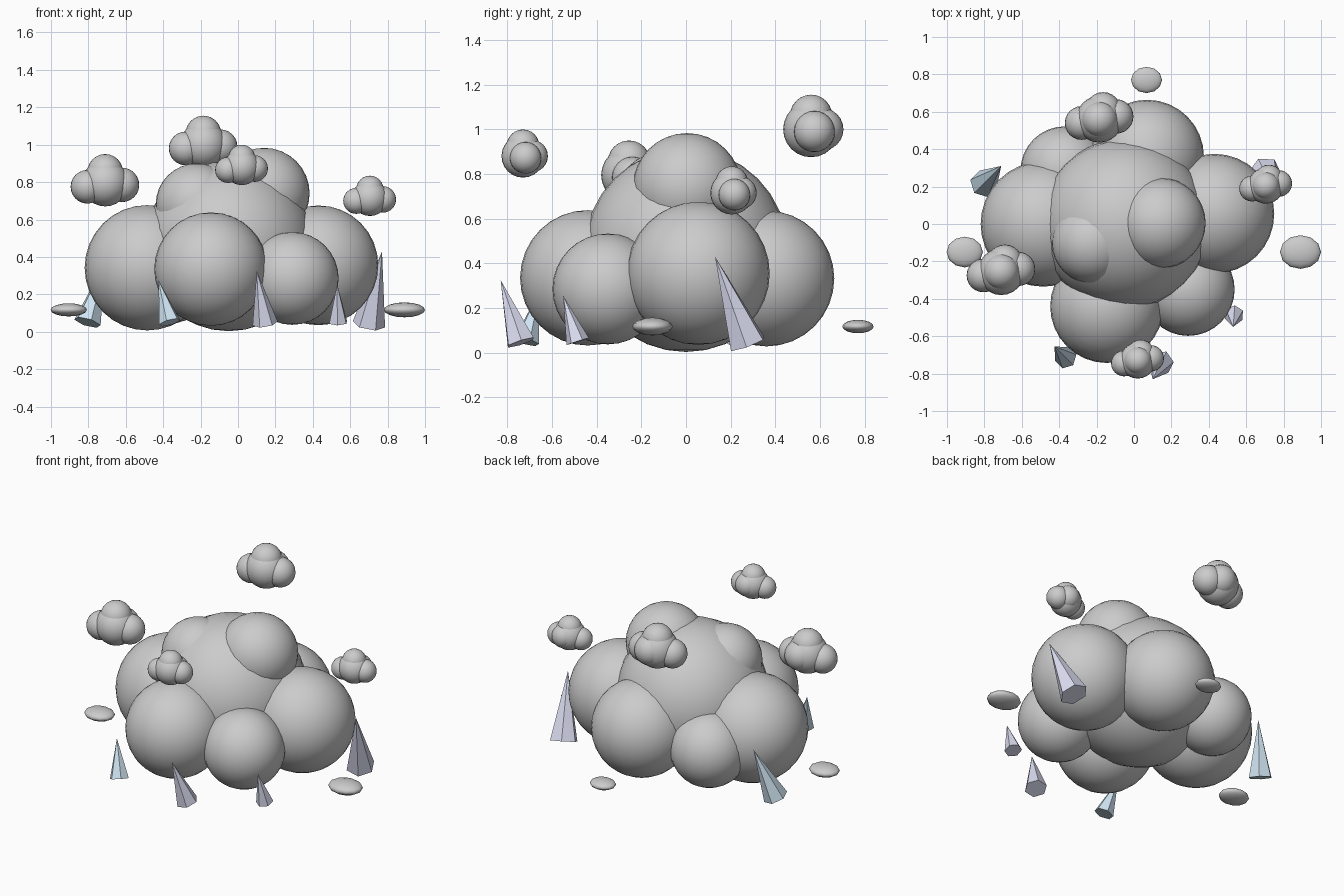
import bpy
from mathutils import Vector

if "Cube" in bpy.data.objects:
    bpy.data.objects.remove(bpy.data.objects["Cube"])


def material(name, color):
    m = bpy.data.materials.new(name)
    m.diffuse_color = (*color, 1)
    m.use_nodes = True
    m.node_tree.nodes["Principled BSDF"].inputs["Base Color"].default_value = m.diffuse_color
    return m


blue = material("pale_blue", (0.62, 0.77, 0.88))
lavender = material("lavender", (0.72, 0.74, 0.90))


def ball(name, loc, radii, segs=32, rings=16):
    bpy.ops.mesh.primitive_uv_sphere_add(segments=segs, ring_count=rings, radius=1, location=loc)
    o = bpy.context.object
    o.name = name
    o.scale = radii if isinstance(radii, tuple) else (radii,) * 3
    bpy.ops.object.shade_smooth()
    return o


def shard(name, base, tip, radius, mat):
    # six-sided spike from the centre of its base to its tip
    a, b = Vector(base), Vector(tip)
    axis = b - a
    bpy.ops.mesh.primitive_cone_add(vertices=6, radius1=radius, radius2=0,
                                    depth=axis.length, location=(a + b) / 2)
    o = bpy.context.object
    o.name = name
    o.rotation_euler = axis.to_track_quat('Z', 'Y').to_euler()
    o.data.materials.append(mat)


def puff(name, centre, s):
    # small cloud: core plus side, top and back lobes
    lobes = [("core", (0, 0, 0), 0.125), ("left", (-0.095, -0.02, -0.02), 0.09),
             ("right", (0.09, 0.015, -0.01), 0.092), ("top", (0, 0, 0.06), 0.095),
             ("back", (0.02, 0.05, 0), 0.095)]
    for part, off, r in lobes:
        ball(f"{name}_{part}", Vector(centre) + Vector(off) * s, r * s, 24, 12)


# Main cloud body
for name, loc, r in [
    ("body_core", (-0.05, 0.0, 0.458), 0.455),
    ("body_left", (-0.485, 0.0, 0.342), 0.335),
    ("body_front", (-0.145, -0.44, 0.335), 0.303),
    ("body_front_right", (0.29, -0.35, 0.285), 0.248),
    ("body_right", (0.43, 0.055, 0.355), 0.32),
    ("body_back", (0.07, 0.36, 0.332), 0.304),
    ("body_back_left", (-0.37, 0.285, 0.28), 0.237),
    ("body_top_right", (0.14, 0.005, 0.74), 0.243),
    ("body_top_left", (-0.22, -0.10, 0.68), 0.22),
]:
    ball(name, loc, r)

# Floating puffs
puff("puff_back", (-0.185, 0.56, 1.0), 1.0)
puff("puff_left", (-0.71, -0.255, 0.795), 1.0)
puff("puff_right", (0.705, 0.205, 0.715), 0.77)
puff("puff_front", (0.02, -0.73, 0.88), 0.77)

# Flat wisps near the ground
ball("wisp_left", (-0.905, -0.15, 0.117), (0.097, 0.082, 0.035), 12, 8)
ball("wisp_right", (0.89, -0.15, 0.117), (0.11, 0.09, 0.04), 12, 8)
ball("wisp_back", (0.067, 0.77, 0.117), (0.083, 0.07, 0.03), 12, 8)

# Crystal shards around the base
shard("shard_left", (-0.805, 0.215, 0.05), (-0.71, 0.31, 0.37), 0.075, blue)
shard("shard_front_left", (-0.365, -0.715, 0.05), (-0.425, -0.655, 0.275), 0.06, blue)
shard("shard_front", (0.145, -0.74, 0.045), (0.10, -0.83, 0.325), 0.068, lavender)
shard("shard_front_right", (0.535, -0.485, 0.05), (0.53, -0.55, 0.255), 0.053, lavender)
shard("shard_right", (0.70, 0.275, 0.04), (0.77, 0.13, 0.43), 0.088, lavender)
